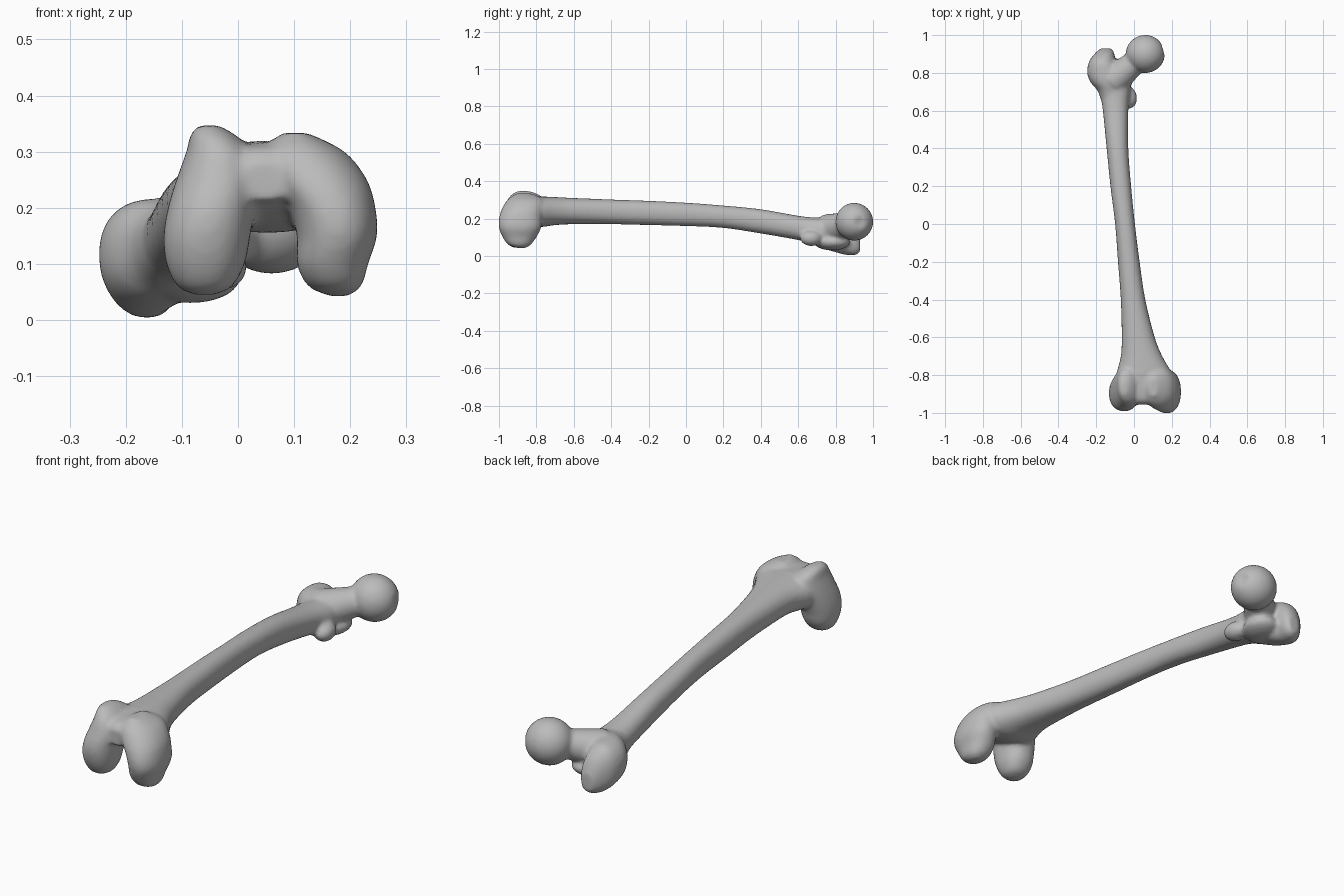
import bpy, bmesh, math
from mathutils import Vector, Matrix

cube = bpy.data.objects.get("Cube")
if cube:
    bpy.data.objects.remove(cube, do_unlink=True)

bm = bmesh.new()
SIDES = 32


def blend(p, q, r, s, t):
    """Smooth curve between q and r."""
    return 0.5 * (2 * q + (r - p) * t + (2 * p - 5 * q + 4 * r - s) * t * t
                  + (3 * q - p - 3 * r + s) * t ** 3)


def loft(axis, stations, power=0.9, steps=4):
    """Closed tube; each station is (position, x min, x max, other min, other max)."""
    rows, last = [], len(stations) - 1
    for i in range(last):
        near = [stations[max(0, min(last, i + k))] for k in (-1, 0, 1, 2)]
        for j in range(steps):
            rows.append([blend(*v, j / steps) for v in zip(*near)])
    rows.append(stations[-1])
    rings = []
    for pos, x0, x1, o0, o1 in rows:
        ring = []
        for k in range(SIDES):
            a = math.tau * k / SIDES
            c, s = math.cos(a), math.sin(a)
            x = (x0 + x1) / 2 + (x1 - x0) / 2 * math.copysign(abs(c) ** power, c)
            o = (o0 + o1) / 2 + (o1 - o0) / 2 * math.copysign(abs(s) ** power, s)
            ring.append(bm.verts.new((x, pos, o) if axis == "y" else (x, o, pos)))
        rings.append(ring)
    for a, b in zip(rings, rings[1:]):
        for k in range(SIDES):
            n = (k + 1) % SIDES
            bm.faces.new((a[k], a[n], b[n], b[k]))
    bm.faces.new(rings[0])
    bm.faces.new(rings[-1])


def blob(centre, radii, turn=0):
    """Ellipsoid turned about z."""
    m = (Matrix.Translation(centre) @ Matrix.Rotation(math.radians(turn), 4, "Z")
         @ Matrix.Diagonal((*radii, 1)))
    return bmesh.ops.create_uvsphere(bm, u_segments=32, v_segments=20,
                                     radius=1, matrix=m)["verts"]


# Shaft, bowed and flaring towards the knee
loft("y", [
    (-.92, -.08, .19, .20, .30),
    (-.85, -.10, .215, .17, .315),
    (-.78, -.09, .195, .155, .318),
    (-.70, -.07, .15, .165, .315),
    (-.60, -.065, .11, .17, .31),
    (-.40, -.07, .06, .17, .302),
    (-.20, -.085, .03, .165, .295),
    (0, -.10, .005, .16, .285),
    (.20, -.125, -.015, .15, .27),
    (.40, -.145, -.03, .12, .25),
    (.60, -.165, -.03, .085, .215),
    (.70, -.18, -.02, .06, .205),
    (.80, -.19, -.01, .07, .205),
])

# Outer condyle of the knee
loft("z", [
    (.045, -.08, -.04, -.92, -.88),
    (.06, -.108, -.01, -.95, -.845),
    (.10, -.128, .012, -.975, -.815),
    (.15, -.133, .022, -.99, -.80),
    (.20, -.125, .03, -.99, -.78),
    (.25, -.11, .04, -.975, -.76),
    (.30, -.092, .025, -.955, -.76),
    (.33, -.085, -.005, -.93, -.79),
    (.347, -.07, -.035, -.90, -.84),
])

# Inner condyle of the knee
loft("z", [
    (.042, .165, .195, -.90, -.86),
    (.06, .125, .22, -.95, -.83),
    (.10, .105, .232, -.98, -.80),
    (.15, .105, .248, -1.0, -.775),
    (.20, .09, .245, -1.0, -.77),
    (.25, .055, .23, -.985, -.76),
    (.30, .04, .19, -.955, -.76),
    (.333, .08, .125, -.91, -.82),
])

# Kneecap groove between the condyles
loft("y", [
    (-.955, .0, .10, .215, .28),
    (-.92, -.03, .12, .205, .31),
    (-.78, -.05, .13, .19, .32),
])

# Greater trochanter
loft("y", [
    (.62, -.165, -.07, .09, .19),
    (.70, -.19, -.05, .055, .205),
    (.75, -.23, -.05, .035, .215),
    (.80, -.248, -.06, .02, .215),
    (.86, -.238, -.095, .005, .205),
    (.905, -.205, -.105, .005, .16),
    (.93, -.175, -.12, .02, .10),
])

# Crest and lesser trochanter
blob((-.085, .78, .075), (.085, .10, .045), -30)
blob((-.03, .67, .095), (.046, .06, .042), 10)

# Neck
start, end = Vector((-.11, .76, .14)), Vector((.04, .885, .18))
run = end - start
place = Matrix.Translation((start + end) / 2) @ run.to_track_quat("Z", "Y").to_matrix().to_4x4()
bmesh.ops.create_cone(bm, cap_ends=True, segments=SIDES, radius1=.085, radius2=.055,
                      depth=run.length, matrix=place)

# Ball head with its small pit
pit = Vector((.16, .93, .18))
for v in blob((.06, .9, .183), (.104, .101, .101)):
    reach = (v.co - pit).length
    if reach < .035:
        v.co.x -= .018 * (1 - reach / .035)

bmesh.ops.recalc_face_normals(bm, faces=bm.faces)
mesh = bpy.data.meshes.new("thigh_bone")
bm.to_mesh(mesh)
bm.free()
bone = bpy.data.objects.new("thigh_bone", mesh)
bpy.context.collection.objects.link(bone)

# Merge the parts into one skin
remesh = bone.modifiers.new("merge", "REMESH")
remesh.mode = "VOXEL"
remesh.voxel_size = .009
remesh.use_smooth_shade = True
soften = bone.modifiers.new("soften", "SMOOTH")
soften.factor = .5
soften.iterations = 6

# Bone colour
mat = bpy.data.materials.new("bone_grey")
mat.use_nodes = True
colour = (.5, .5, .5, 1)
mat.diffuse_color = colour
mat.node_tree.nodes["Principled BSDF"].inputs["Base Color"].default_value = colour
mesh.materials.append(mat)
for face in mesh.polygons:
    face.use_smooth = True
